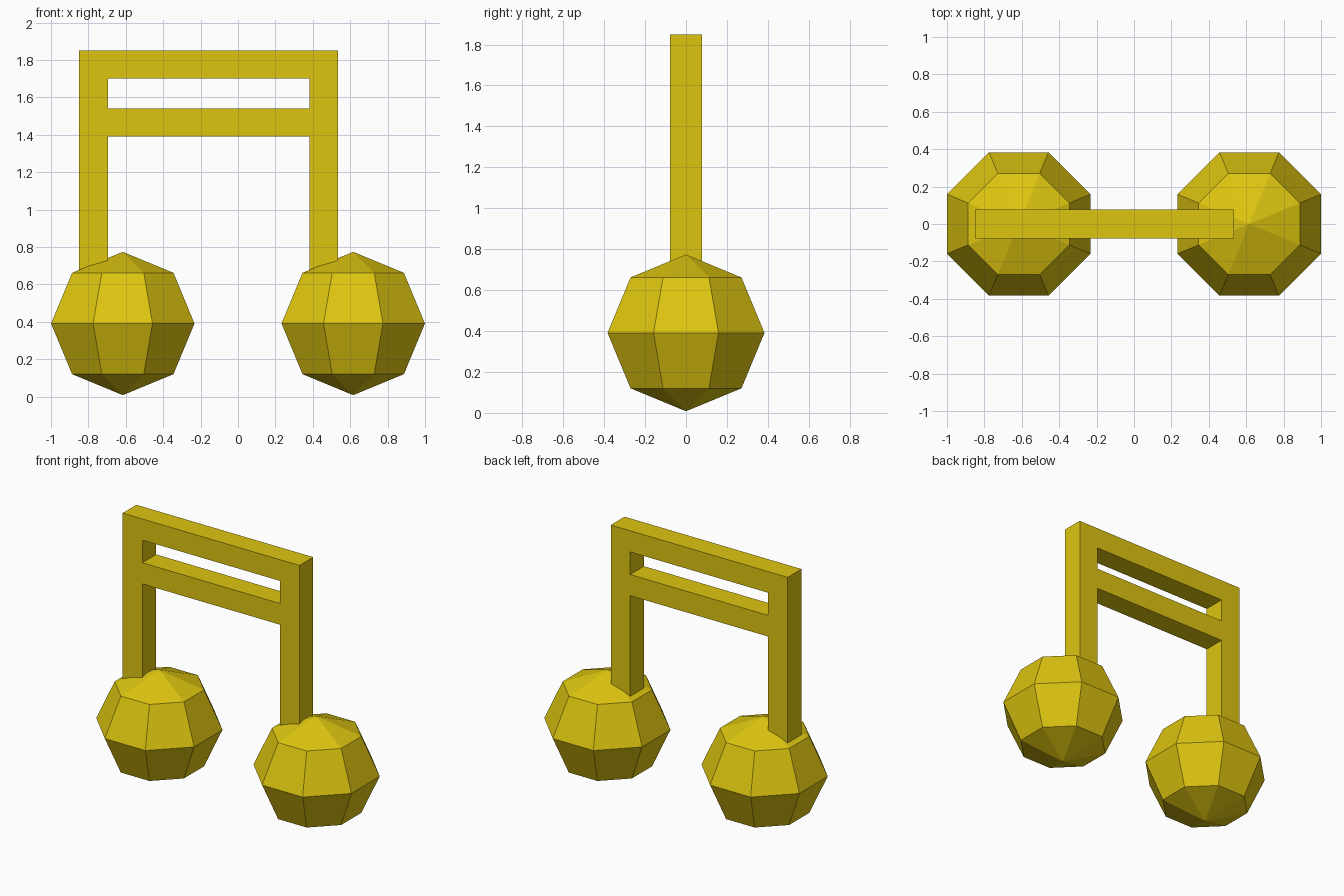
import bpy, bmesh, math
from mathutils import Matrix

if "Cube" in bpy.data.objects:
    bpy.data.objects.remove(bpy.data.objects["Cube"])

gold = bpy.data.materials.new("golden_yellow")
gold.diffuse_color = (0.73, 0.56, 0.005, 1)
gold.use_nodes = True
gold.node_tree.nodes["Principled BSDF"].inputs["Base Color"].default_value = gold.diffuse_color


def finish(name, bm):
    bmesh.ops.recalc_face_normals(bm, faces=bm.faces)
    mesh = bpy.data.meshes.new(name)
    bm.to_mesh(mesh)
    bm.free()
    mesh.materials.append(gold)
    obj = bpy.data.objects.new(name, mesh)
    bpy.context.collection.objects.link(obj)


# Note heads: low-poly eight-sided balls, flat sides facing the axes
def note_head(name, x):
    bm = bmesh.new()
    bmesh.ops.create_uvsphere(bm, u_segments=8, v_segments=4, radius=1)
    m = (Matrix.Translation((x, 0, 0.391))
         @ Matrix.Diagonal((0.415, 0.415, 0.383, 1))
         @ Matrix.Rotation(math.pi / 8, 4, 'Z'))
    bmesh.ops.transform(bm, matrix=m, verts=bm.verts)
    finish(name, bm)


note_head("left_note_head", -0.616)
note_head("right_note_head", 0.616)

# Stems and double beam: grid cells in the front plane, extruded in depth
xs = [-0.85, -0.695, 0.383, 0.535]
zs = [0.39, 1.39, 1.54, 1.70, 1.85]
bm = bmesh.new()
for i in range(3):
    for k in range(4):
        if i == 1 and k in (0, 2):      # openings between the stems
            continue
        corners = [(xs[i], zs[k]), (xs[i + 1], zs[k]),
                   (xs[i + 1], zs[k + 1]), (xs[i], zs[k + 1])]
        bm.faces.new([bm.verts.new((x, -0.077, z)) for x, z in corners])
bmesh.ops.remove_doubles(bm, verts=bm.verts, dist=1e-4)
ext = bmesh.ops.extrude_face_region(bm, geom=bm.faces[:], use_keep_orig=True)
new = [g for g in ext["geom"] if isinstance(g, bmesh.types.BMVert)]
bmesh.ops.translate(bm, verts=new, vec=(0, 0.154, 0))
finish("stems_and_beams", bm)
